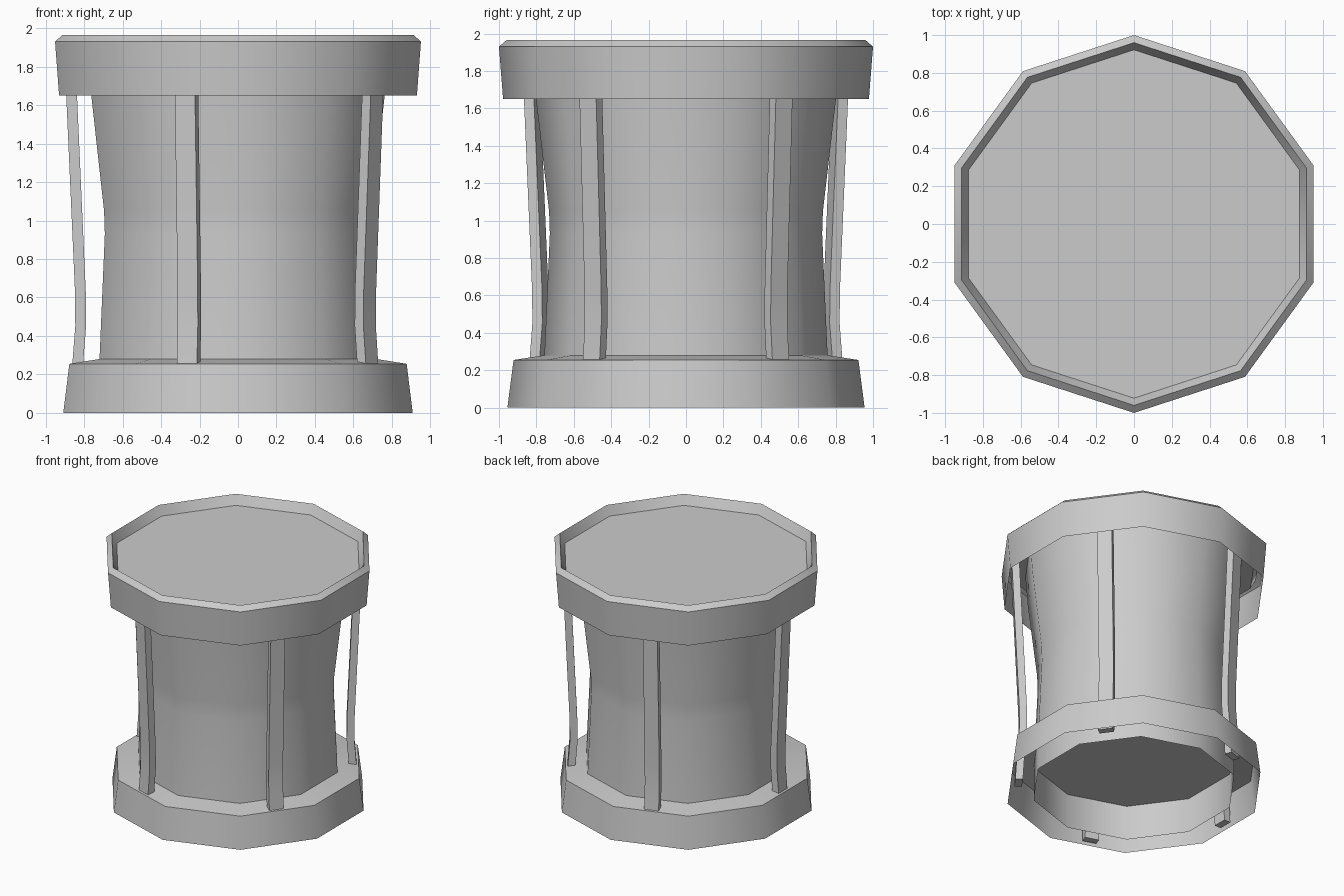
import bpy
import bmesh
import math
from mathutils import Matrix

SIDES = 10
POSTS = 5

cube = bpy.data.objects.get("Cube")
if cube:
    bpy.data.objects.remove(cube, do_unlink=True)

grey = bpy.data.materials.new("plain_grey")
grey.use_nodes = True
colour = (0.6, 0.6, 0.6, 1)
grey.diffuse_color = colour
grey.node_tree.nodes["Principled BSDF"].inputs["Base Color"].default_value = colour


def finish(name, bm):
    mesh = bpy.data.meshes.new(name)
    bm.to_mesh(mesh)
    bm.free()
    mesh.materials.append(grey)
    obj = bpy.data.objects.new(name, mesh)
    bpy.context.collection.objects.link(obj)
    bpy.ops.object.select_all(action="DESELECT")
    obj.select_set(True)
    bpy.context.view_layer.objects.active = obj
    bpy.ops.object.shade_smooth_by_angle(angle=math.radians(40))
    return obj


def lathe(name, profile, cap_start=False, cap_end=False):
    """Sweep (radius, height) points round z as a ten-sided shell."""
    bm = bmesh.new()
    rings = []
    for r, z in profile:
        turns = [math.pi / 2 + math.tau * i / SIDES for i in range(SIDES)]
        rings.append([bm.verts.new((r * math.cos(t), r * math.sin(t), z)) for t in turns])
    for low, high in zip(rings, rings[1:]):
        for i in range(SIDES):
            j = (i + 1) % SIDES
            bm.faces.new((low[i], low[j], high[j], high[i]))
    if cap_start:
        bm.faces.new(rings[0][::-1])
    if cap_end:
        bm.faces.new(rings[-1])
    return finish(name, bm)


def post(name, path, width, depth, angle):
    """Bent rectangular bar; path gives (outer distance, height)."""
    bm = bmesh.new()
    rings = []
    for r, z in path:
        corners = ((r, -width / 2), (r, width / 2), (r - depth, width / 2), (r - depth, -width / 2))
        rings.append([bm.verts.new((x, y, z)) for x, y in corners])
    for low, high in zip(rings, rings[1:]):
        for i in range(4):
            j = (i + 1) % 4
            bm.faces.new((low[i], low[j], high[j], high[i]))
    bm.faces.new(rings[0][::-1])
    bm.faces.new(rings[-1])
    bm.transform(Matrix.Rotation(angle, 4, "Z"))
    return finish(name, bm)


# Waisted drum in the middle, closed underneath
lathe("drum", [(0.757, 0.28), (0.728, 0.93), (0.732, 1.05), (0.802, 1.65), (0.82, 1.89)],
      cap_start=True)

# Base flange, hollow underneath, with an inner skirt
lathe("base_flange", [(0.955, 0), (0.922, 0.255), (0.757, 0.28), (0.757, 0)])

# Top rim with bevelled lip and sunken lid
lathe("top_rim", [(0.978, 1.65), (1.0, 1.93), (0.96, 1.965), (0.922, 1.89)], cap_end=True)

# Five slender posts round the drum
path = [(0.876, 0.01), (0.861, 0.26), (0.846, 0.45), (0.847, 0.62), (0.893, 1.65), (0.902, 1.85)]
for k in range(POSTS):
    post(f"post_{k + 1}", path, 0.11, 0.056, math.pi + math.tau * k / POSTS)
